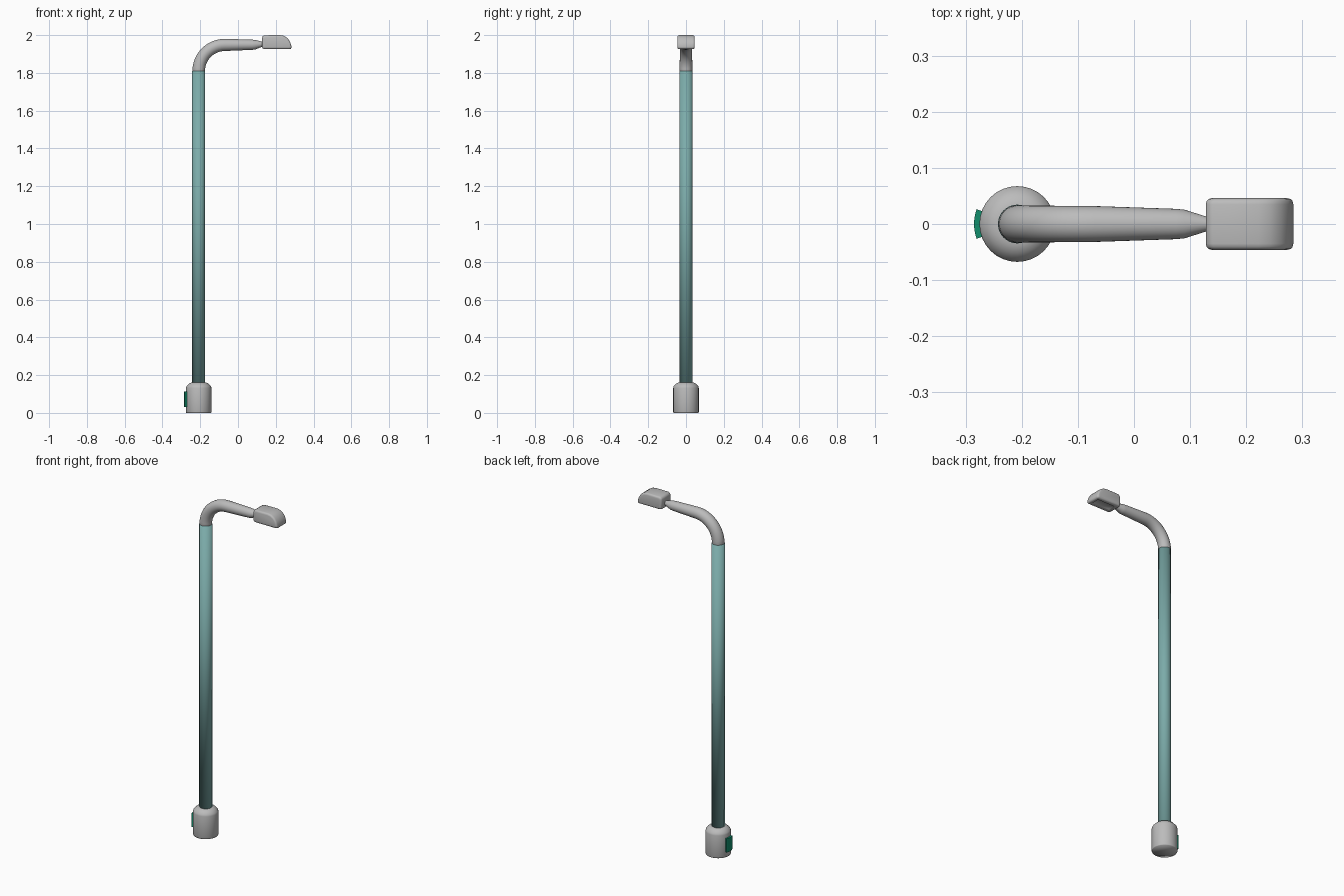
import bpy, bmesh, math
from mathutils import Vector

if "Cube" in bpy.data.objects:
    bpy.data.objects.remove(bpy.data.objects["Cube"])

CX = -0.208  # pole axis
GREY = (0.5, 0.5, 0.5)
TEAL = (0.2, 0.41, 0.4)
GREEN = (0.006, 0.27, 0.15)


def finish(name, bm, color, angle=180):
    bmesh.ops.recalc_face_normals(bm, faces=bm.faces)
    me = bpy.data.meshes.new(name)
    bm.to_mesh(me)
    bm.free()
    ob = bpy.data.objects.new(name, me)
    bpy.context.collection.objects.link(ob)
    mat = bpy.data.materials.new(name + "_paint")
    mat.diffuse_color = (*color, 1)
    mat.use_nodes = True
    mat.node_tree.nodes["Principled BSDF"].inputs["Base Color"].default_value = mat.diffuse_color
    me.materials.append(mat)
    bpy.ops.object.select_all(action='DESELECT')
    ob.select_set(True)
    bpy.context.view_layer.objects.active = ob
    bpy.ops.object.shade_smooth_by_angle(angle=math.radians(angle))
    return ob


def loft(loops):
    """Closed skin through equal-length loops of points, capped at both ends."""
    bm = bmesh.new()
    rings = [[bm.verts.new(p) for p in loop] for loop in loops]
    n = len(rings[0])
    for lo, hi in zip(rings, rings[1:]):
        for i in range(n):
            j = (i + 1) % n
            bm.faces.new((lo[i], lo[j], hi[j], hi[i]))
    bm.faces.new(rings[0][::-1])
    bm.faces.new(rings[-1])
    return bm


def tube(stations, n=32):
    """Round tube in the xz plane through (x, z, tilt, radius) stations."""
    loops = []
    for x, z, tilt, r in stations:
        side = Vector((math.cos(tilt), 0, -math.sin(tilt)))
        loops.append([Vector((x, 0, z)) + r * (
            side * math.cos(a) + Vector((0, 1, 0)) * math.sin(a))
            for a in (2 * math.pi * i / n for i in range(n))])
    return loft(loops)


# Base: wide collar with a rounded shoulder, softly shaded all round
finish("base_collar", tube([(CX, z, 0, r) for z, r in (
    (0, 0.066), (0.004, 0.0675), (0.132, 0.0675), (0.141, 0.065),
    (0.156, 0.051), (0.162, 0.036))]), GREY)

# Pole: shading runs softly over both ends
finish("pole", tube([(CX, 0.155, 0, 0.0345), (CX, 1.81, 0, 0.0345)]), TEAL)

# Arm: quarter bend, then a tapering run to the lamp
R = 0.138
path = [(CX, 1.804, 0, 0.032)]
for i in range(13):
    a = math.pi / 2 * i / 12
    path.append((CX + R * (1 - math.cos(a)), 1.81 + R * math.sin(a), a,
                 0.0335 - 0.0015 * i / 12))
for x, r in ((0.075, 0.027), (0.09, 0.0255), (0.128, 0.0135), (0.14, 0.012)):
    path.append((x, 1.949 + (0.003 if x > 0.1 else 0), math.pi / 2, r))
finish("arm", tube(path), GREY)

# Lamp head: side profile lofted across y with rounded flanks
outline = [(0.128, 1.935), (0.128, 1.985), (0.131, 1.994), (0.14, 1.999),
           (0.222, 2.0), (0.243, 1.996), (0.262, 1.984), (0.276, 1.964),
           (0.284, 1.938), (0.281, 1.928), (0.275, 1.926), (0.138, 1.926),
           (0.131, 1.929)]
MX, MZ = 0.206, 1.963
slices = [(0.046, 0.011), (0.0445, 0.005), (0.041, 0.0015), (0.035, 0)]
slices = [(-y, d) for y, d in slices] + slices[::-1]
bm = loft([[(MX + (x - MX) * (1 - d / 0.078), y, MZ + (z - MZ) * (1 - d / 0.037))
            for x, z in outline] for y, d in slices])

# Shallow lens recess underneath
bm.normal_update()
under = min((f for f in bm.faces if f.calc_area() > 0.005),
            key=lambda f: f.calc_center_median().z)
bmesh.ops.inset_region(bm, faces=[under], thickness=0.014)
bmesh.ops.inset_region(bm, faces=[under], thickness=0.006, depth=-0.004)
finish("lamp_head", bm, GREY, 60)

# Curved access panel on the side of the collar
arc = [math.pi + math.radians(20) * (i / 4 - 1) for i in range(9)]
shell = [(r * math.cos(a), r * math.sin(a))
         for r, seq in ((0.077, arc), (0.062, arc[::-1])) for a in seq]
finish("access_panel", loft([[(CX + x, y, z) for x, y in shell]
                             for z in (0.032, 0.112)]), GREEN, 40)
